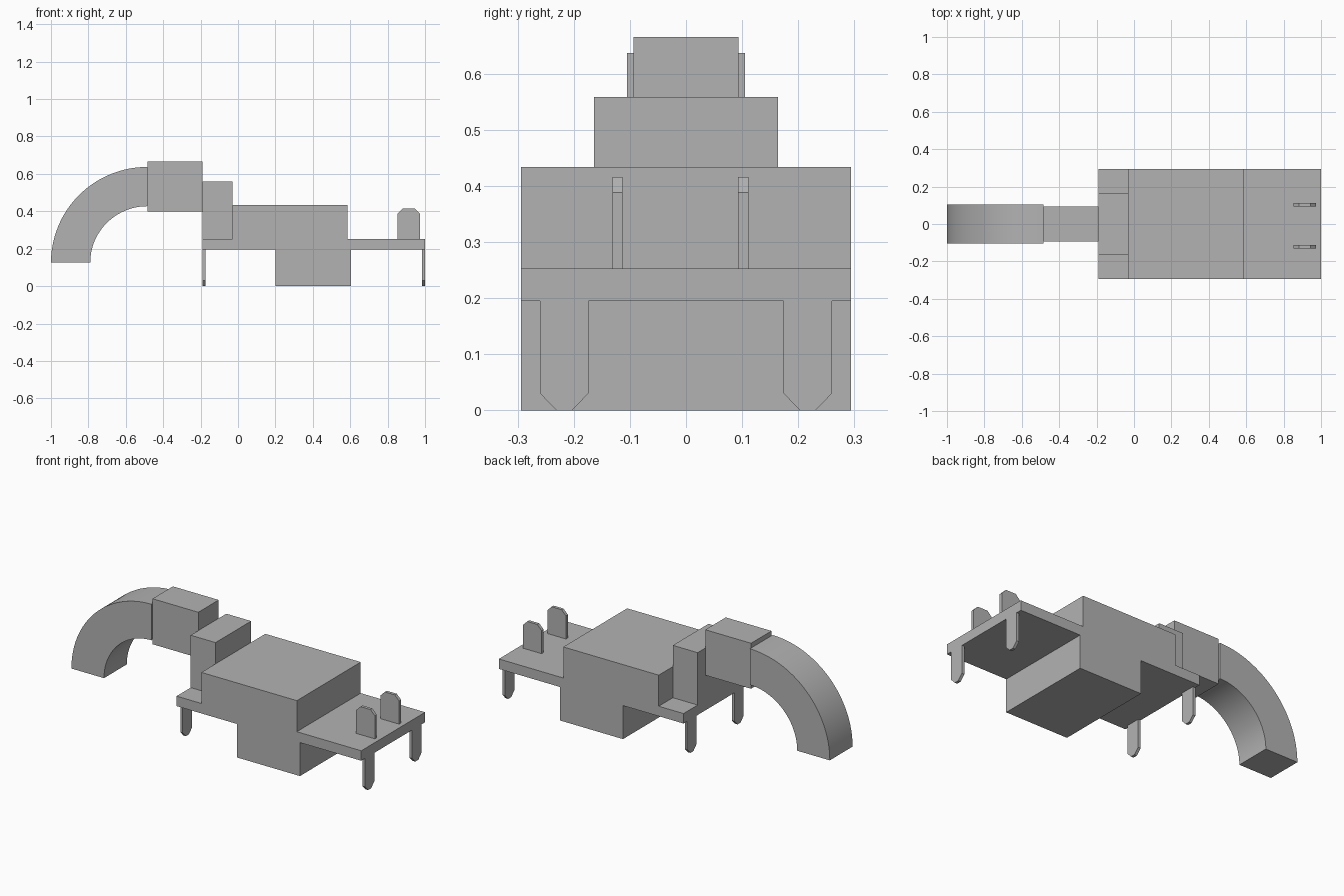
import bpy
import bmesh
import math
from mathutils import Vector

cube = bpy.data.objects.get("Cube")
if cube:
    bpy.data.objects.remove(cube, do_unlink=True)

GREY = (0.45, 0.45, 0.45, 1.0)
grey = bpy.data.materials.new("plain grey")
grey.use_nodes = True
grey.diffuse_color = GREY
grey.node_tree.nodes["Principled BSDF"].inputs["Base Color"].default_value = GREY


def prism(name, profile, axis, low, high):
    """Extrude a closed profile along x or y; profile points are (other axis, z)."""
    bm = bmesh.new()

    def place(p):
        return (low, p[0], p[1]) if axis == "x" else (p[0], low, p[1])

    face = bm.faces.new([bm.verts.new(place(p)) for p in profile])
    result = bmesh.ops.extrude_face_region(bm, geom=[face])
    moved = [v for v in result["geom"] if isinstance(v, bmesh.types.BMVert)]
    depth = high - low
    offset = Vector((depth, 0, 0)) if axis == "x" else Vector((0, depth, 0))
    bmesh.ops.translate(bm, verts=moved, vec=offset)
    bmesh.ops.recalc_face_normals(bm, faces=bm.faces)
    mesh = bpy.data.meshes.new(name)
    bm.to_mesh(mesh)
    bm.free()
    mesh.materials.append(grey)
    obj = bpy.data.objects.new(name, mesh)
    bpy.context.collection.objects.link(obj)
    return obj


def block(name, x0, x1, half_width, z0, z1):
    corners = [(x0, z0), (x1, z0), (x1, z1), (x0, z1)]
    return prism(name, corners, "y", -half_width, half_width)


LEFT, BASE, DECK = -0.19, 0.195, 0.253

# Housing: base plate, raised body and lower body in one outline
housing = [(LEFT, BASE), (0.2, BASE), (0.2, 0), (0.605, 0), (0.605, BASE),
           (1, BASE), (1, DECK), (0.585, DECK), (0.585, 0.434),
           (-0.03, 0.434), (-0.03, DECK), (LEFT, DECK)]
prism("housing", housing, "y", -0.294, 0.294)

# Stepped blocks leading to the hose
block("collar", LEFT, -0.03, 0.164, DECK, 0.558)
block("connector", -0.485, LEFT, 0.094, 0.4, 0.665)

# Curved hose with a square section
STEPS = 32
angles = [math.pi / 2 * (1 + i / STEPS) for i in range(STEPS + 1)]


def arc(radius_x, radius_z):
    return [(-0.485 + radius_x * math.cos(a), 0.125 + radius_z * math.sin(a))
            for a in angles]


hose = prism("curved_hose", arc(0.515, 0.512) + arc(0.305, 0.302)[::-1],
             "y", -0.105, 0.105)
bpy.ops.object.select_all(action="DESELECT")
hose.select_set(True)
bpy.context.view_layer.objects.active = hose
bpy.ops.object.shade_smooth_by_angle(angle=math.radians(30))

# Pointed legs at the four corners
for end, x0 in (("left", LEFT), ("right", 0.984)):
    for side, y in (("front", -0.217), ("back", 0.217)):
        leg = [(y - 0.043, BASE), (y - 0.043, 0.03), (y - 0.014, 0),
               (y + 0.014, 0), (y + 0.043, 0.03), (y + 0.043, BASE)]
        prism(f"{side}_{end}_leg", leg, "x", x0, x0 + 0.016)

# Upright contact tabs with clipped corners
tab = [(0.853, DECK), (0.973, DECK), (0.973, 0.388), (0.945, 0.416),
       (0.881, 0.416), (0.853, 0.388)]
for side, y in (("front", -0.122), ("back", 0.102)):
    prism(f"{side}_tab", tab, "y", y - 0.009, y + 0.009)
